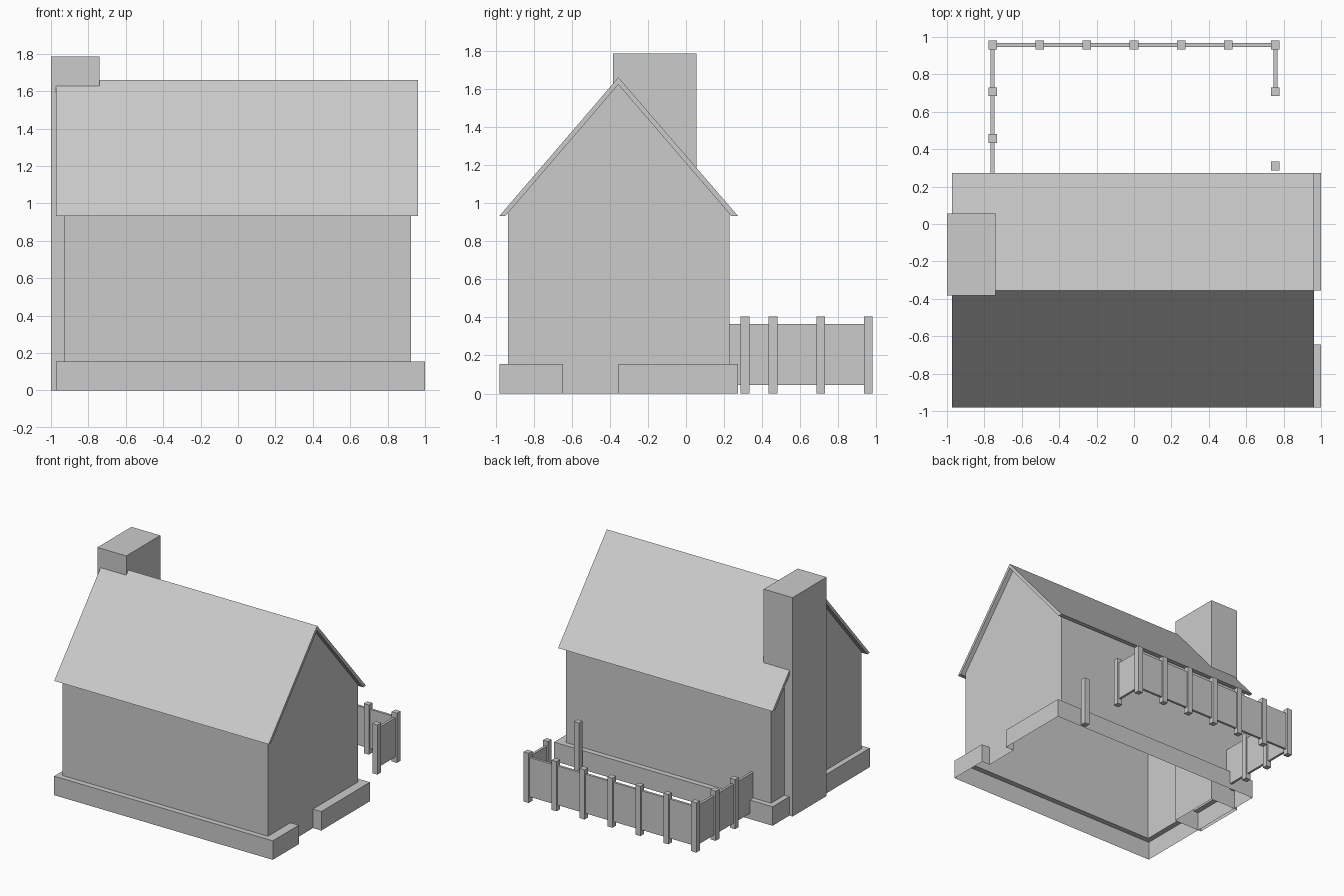
import bpy, bmesh

if "Cube" in bpy.data.objects:
    bpy.data.objects.remove(bpy.data.objects["Cube"])

RIDGE_Y = -0.355
SLOPE = 1.163


def make(name, verts, faces):
    me = bpy.data.meshes.new(name)
    bm = bmesh.new()
    vs = [bm.verts.new(v) for v in verts]
    for f in faces:
        bm.faces.new([vs[i] for i in f])
    # collapse zero-width ledge quads in the doorway
    bmesh.ops.remove_doubles(bm, verts=bm.verts[:], dist=0.0005)
    bmesh.ops.recalc_face_normals(bm, faces=bm.faces[:])
    bm.to_mesh(me)
    bm.free()
    ob = bpy.data.objects.new(name, me)
    bpy.context.collection.objects.link(ob)
    return ob


def box(name, x0, x1, y0, y1, z0, z1, bottom=True):
    verts = [(x, y, z) for z in (z0, z1) for x, y in
             ((x0, y0), (x1, y0), (x1, y1), (x0, y1))]
    faces = [(i, (i + 1) % 4, 4 + (i + 1) % 4, 4 + i) for i in range(4)] + [(4, 5, 6, 7)]
    if bottom:
        faces.append((3, 2, 1, 0))
    return make(name, verts, faces)


# House shell, open below: stone footing with door gap, ledge, gabled walls
outline = [(1, -0.98), (1, -0.645), (0.925, -0.645), (0.925, RIDGE_Y), (1, RIDGE_Y),
           (1, 0.272), (-0.972, 0.272), (-0.972, RIDGE_Y), (-0.972, -0.98)]
inner = [(min(max(x, -0.928), 0.925), min(max(y, -0.935), 0.228)) for x, y in outline]
n = len(outline)
verts = [(x, y, 0) for x, y in outline] + [(x, y, 0.155) for x, y in outline]
verts += [(x, y, 0.155) for x, y in inner]
verts += [(x, y, 1.622 - SLOPE * abs(y - RIDGE_Y)) for x, y in inner]
faces = [(r * n + i, r * n + (i + 1) % n, (r + 1) * n + (i + 1) % n, (r + 1) * n + i)
         for r in range(3) for i in range(n)]
make("house_walls", verts, faces)

# Roof: chevron profile extruded along x
profile = [(-0.98, 0.932), (RIDGE_Y, 1.66), (0.273, 0.932),
           (0.238, 0.932), (RIDGE_Y, 1.622), (-0.948, 0.932)]
verts = [(x, y, z) for x in (-0.972, 0.963) for y, z in profile]
faces = [(i, (i + 1) % 6, 6 + (i + 1) % 6, 6 + i) for i in range(6)]
faces += [(s, s + 1, s + 4, s + 5) for s in (0, 6)] + [(s + 1, s + 2, s + 3, s + 4) for s in (0, 6)]
make("roof", verts, faces)

# Chimney, open below
box("chimney", -1, -0.74, -0.383, 0.055, 0, 1.785, bottom=False)

# Fence posts
posts = [(-0.756 + 0.252 * i, 0.957) for i in range(7)]
posts += [(-0.756, 0.707), (-0.756, 0.457), (0.756, 0.707), (0.756, 0.31)]
for x, y in posts:
    box("fence_post", x - 0.023, x + 0.023, y - 0.023, y + 0.023, 0, 0.405)

# Fence panels
box("fence_panel_back", -0.756, 0.756, 0.947, 0.967, 0.045, 0.365)
box("fence_panel_left", -0.766, -0.746, 0.228, 0.957, 0.045, 0.365)
box("fence_panel_right", 0.746, 0.766, 0.707, 0.957, 0.045, 0.365)
